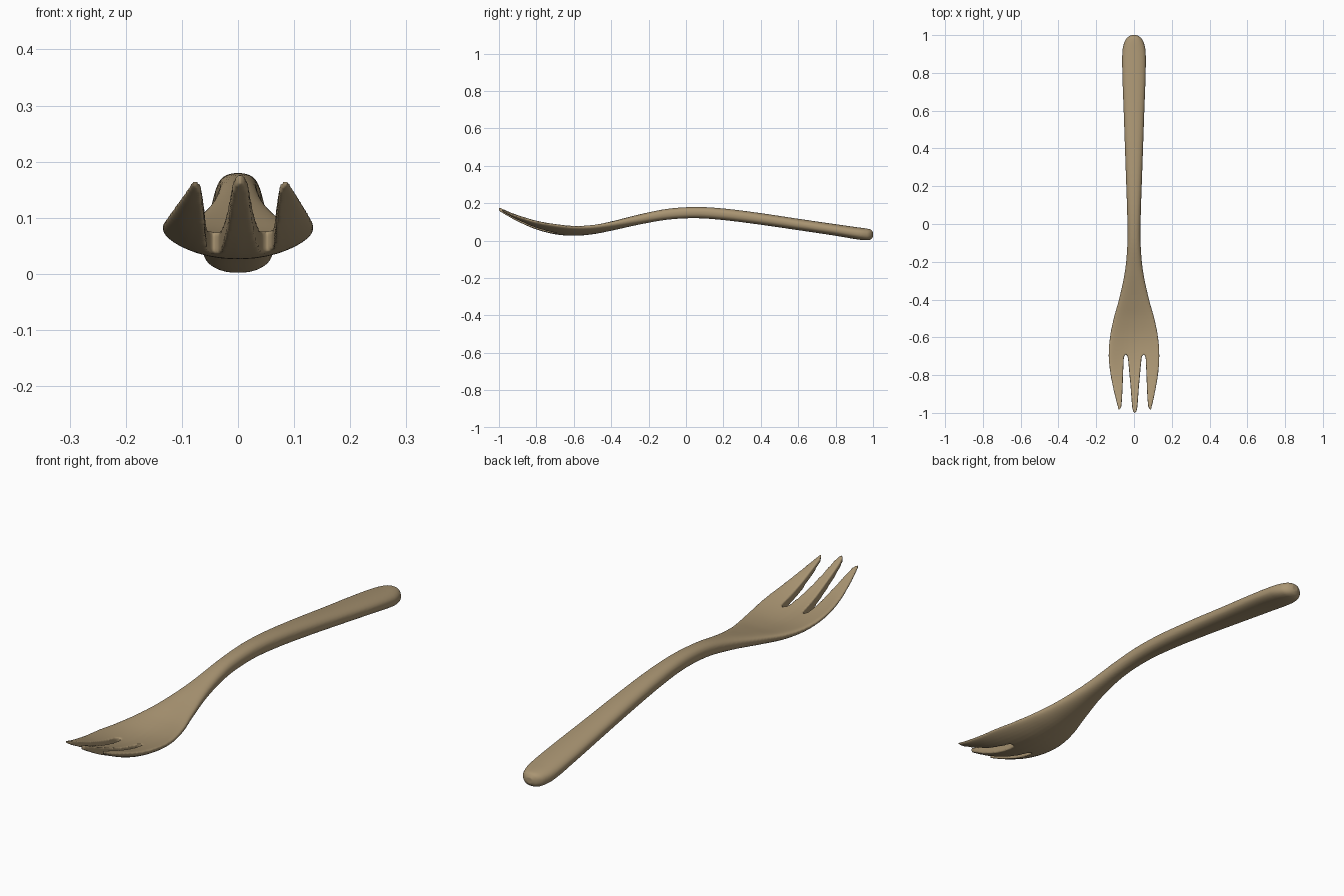
import bpy, bmesh, math

if "Cube" in bpy.data.objects:
    bpy.data.objects.remove(bpy.data.objects["Cube"])

# Fork stations: y, half width, underside z, thickness, cup (edge lift)
ST = [
    (-1.00, .082, .160, .018, .000),
    (-0.96, .093, .136, .024, .004),
    (-0.90, .107, .103, .031, .012),
    (-0.80, .126, .060, .037, .023),
    (-0.70, .135, .034, .040, .030),
    (-0.60, .128, .026, .042, .026),
    (-0.50, .108, .034, .045, .018),
    (-0.40, .080, .053, .049, .010),
    (-0.25, .048, .086, .054, .002),
    (-0.10, .035, .112, .058, .000),
    (0.05, .036, .120, .060, .000),
    (0.20, .041, .110, .062, .000),
    (0.40, .048, .085, .062, .000),
    (0.60, .055, .056, .061, .000),
    (0.80, .062, .026, .062, .000),
    (0.92, .061, .006, .065, .000),
    (0.97, .048, .002, .062, .000),
    (0.99, .032, .008, .050, .000),
    (1.00, .014, .020, .026, .000),
]


def sample(i, t):
    """Smooth (Hermite) interpolation between station i and i + 1."""
    a, b = ST[i], ST[i + 1]
    p, n = ST[max(i - 1, 0)], ST[min(i + 2, len(ST) - 1)]
    h = b[0] - a[0]
    out = [a[0] + t * h]
    for k in range(1, 5):
        m0 = (b[k] - p[k]) / (b[0] - p[0]) * h
        m1 = (n[k] - a[k]) / (n[0] - a[0]) * h
        out.append((2*t**3 - 3*t*t + 1) * a[k] + (t**3 - 2*t*t + t) * m0
                   + (3*t*t - 2*t**3) * b[k] + (t**3 - t*t) * m1)
    return out


def make_object(name, bm):
    bmesh.ops.recalc_face_normals(bm, faces=bm.faces)
    me = bpy.data.meshes.new(name)
    bm.to_mesh(me)
    bm.free()
    ob = bpy.data.objects.new(name, me)
    bpy.context.collection.objects.link(ob)
    return ob


# Handle and cupped head lofted as one body
SEG, SUB = 36, 6
rows = [sample(i, s / SUB) for i in range(len(ST) - 1) for s in range(SUB)]
rows.append(sample(len(ST) - 2, 1.0))
bm = bmesh.new()
rings = []
for y, w, base, thick, cup in rows:
    shift = .004 * max(0, min(1, (-.7 - y) / .25))
    ring = []
    for k in range(SEG):
        a = 2 * math.pi * k / SEG
        c, s = math.cos(a), math.sin(a)
        u = math.copysign(abs(c) ** .85, c)
        v = math.copysign(abs(s) ** .85, s)
        z = base + thick / 2 * (1 + v) + cup * u * u
        ring.append(bm.verts.new((w * u + shift, y, z)))
    rings.append(ring)
for r0, r1 in zip(rings, rings[1:]):
    for k in range(SEG):
        j = (k + 1) % SEG
        bm.faces.new((r0[k], r0[j], r1[j], r1[k]))
bm.faces.new(rings[0])
bm.faces.new(rings[-1])
fork = make_object("wooden_fork", bm)

# Slot between two tines, flaring out at the tips to round them
SLOT = [(-.055, -.72), (-.052, -.70), (-.043, -.688), (-.034, -.70), (-.031, -.72),
        (-.018, -.86), (-.010, -.97), (-.004, -.994), (.004, -1.002), (.004, -1.06),
        (-.14, -1.06), (-.12, -1.0), (-.088, -.988), (-.074, -.981), (-.066, -.962),
        (-.061, -.88)]


def slot_cutter(name, mirrored):
    bm = bmesh.new()
    pts = [((.008 - x) if mirrored else x, y) for x, y in SLOT]
    f = bm.faces.new([bm.verts.new((x, y, -.1)) for x, y in pts])
    ext = bmesh.ops.extrude_face_region(bm, geom=[f])
    top = [g for g in ext["geom"] if isinstance(g, bmesh.types.BMVert)]
    bmesh.ops.translate(bm, verts=top, vec=(0, 0, .5))
    ob = make_object(name, bm)
    ob.hide_render = True
    ob.hide_set(True)
    return ob


for name, mirrored in (("left_slot_cutter", False), ("right_slot_cutter", True)):
    mod = fork.modifiers.new(name, 'BOOLEAN')
    mod.operation = 'DIFFERENCE'
    mod.solver = 'EXACT'
    mod.object = slot_cutter(name, mirrored)

# Soften the carved edges
remesh = fork.modifiers.new("soften", 'REMESH')
remesh.mode = 'VOXEL'
remesh.voxel_size = .004
remesh.use_smooth_shade = True
smooth = fork.modifiers.new("polish", 'SMOOTH')
smooth.factor = .5
smooth.iterations = 4

# Wood colour
wood = bpy.data.materials.new("wood")
wood.diffuse_color = (.40, .30, .17, 1)
wood.use_nodes = True
wood.node_tree.nodes["Principled BSDF"].inputs["Base Color"].default_value = wood.diffuse_color
fork.data.materials.append(wood)
